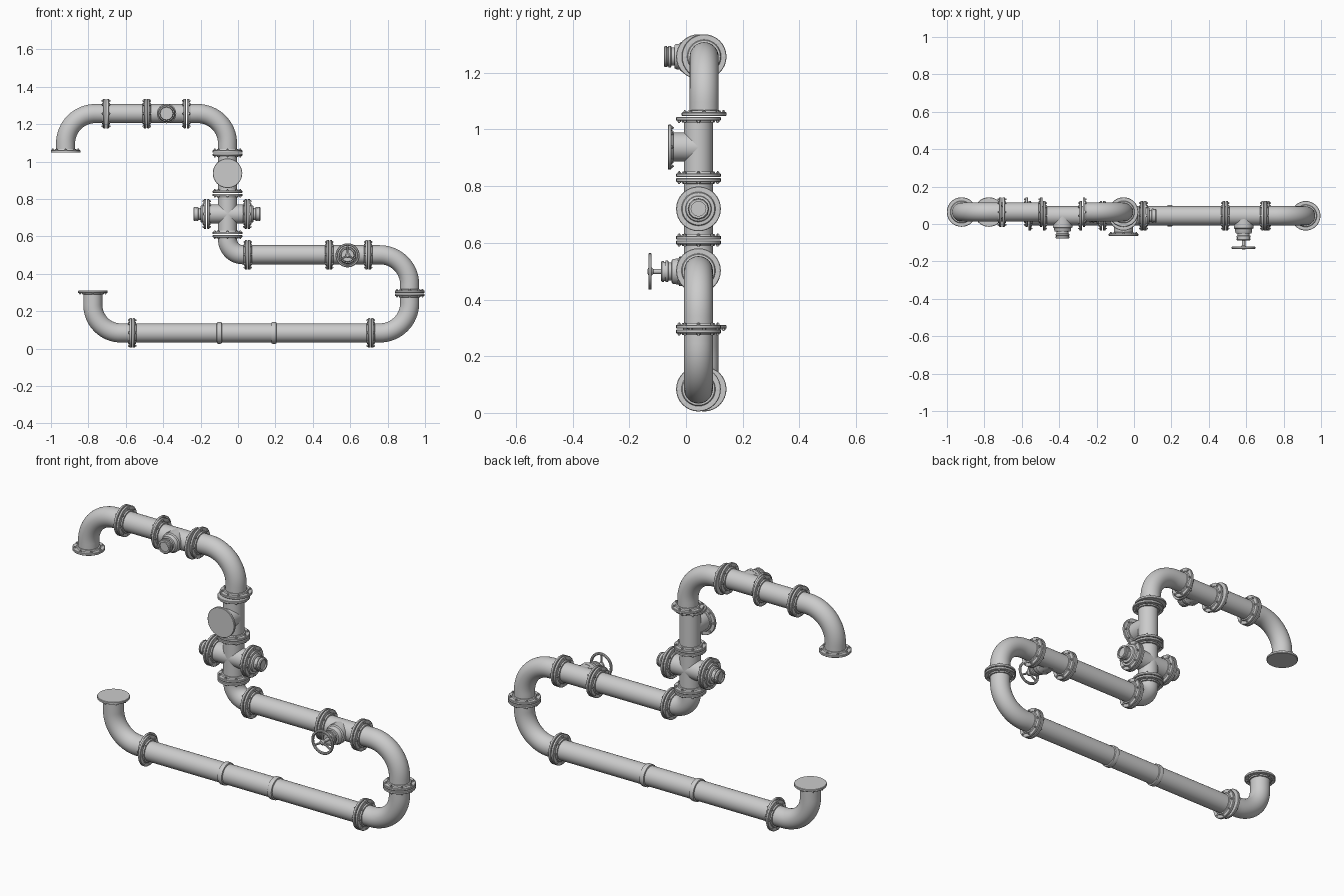
import bpy, bmesh, math
from mathutils import Vector as V

if "Cube" in bpy.data.objects:
    bpy.data.objects.remove(bpy.data.objects["Cube"])

R = 0.051            # pipe radius
FR = 0.079           # flange radius
YF, YB = 0.044, 0.064  # front and back pipe rows
X, Y, Z = V((1, 0, 0)), V((0, 1, 0)), V((0, 0, 1))


def finish(name, bm):
    bmesh.ops.remove_doubles(bm, verts=bm.verts, dist=1e-5)
    bmesh.ops.recalc_face_normals(bm, faces=bm.faces)
    me = bpy.data.meshes.new(name)
    bm.to_mesh(me)
    bm.free()
    me.shade_smooth()
    me.set_sharp_from_angle(angle=math.radians(35))
    ob = bpy.data.objects.new(name, me)
    bpy.context.collection.objects.link(ob)
    return ob


def skin(bm, rings):
    vs = [[bm.verts.new(p) for p in ring] for ring in rings]
    n = len(vs[0])
    for a, b in zip(vs, vs[1:]):
        for i in range(n):
            j = (i + 1) % n
            bm.faces.new((a[i], a[j], b[j], b[i]))
    bm.faces.new(vs[0])
    bm.faces.new(vs[-1])


def lathe(bm, prof, origin, d, segs=32):
    """Revolve (radius, height) points about direction d."""
    q = Z.rotation_difference(d)
    skin(bm, [[origin + q @ V((r * math.cos(2 * math.pi * i / segs),
                               r * math.sin(2 * math.pi * i / segs), h))
               for i in range(segs)] for r, h in prof])


def flange(bm, p, d):
    """Bolted plate whose mating face is at p, d points out of the pipe."""
    lathe(bm, [(R, -0.022), (0.057, -0.021), (0.06, -0.015), (FR - 0.002, -0.015),
               (FR, -0.013), (FR, -0.004), (FR - 0.002, -0.002), (0.01, -0.002)], p, d)
    q = Z.rotation_difference(d)
    for i in range(8):
        a = math.pi * (i + 0.0) / 4
        c = p + q @ V((0.068 * math.cos(a), 0.068 * math.sin(a), -0.014))
        lathe(bm, [(0.0065, 0), (0.0065, 0.005), (0.0035, 0.0055), (0.0035, 0.009)], c, -d, 6)


def straight(bm, a, b):
    lathe(bm, [(R, 0), (R, (b - a).length)], a, (b - a).normalized())


def pipe(name, a, b):
    bm = bmesh.new()
    d = (b - a).normalized()
    straight(bm, a + d * 0.003, b - d * 0.003)
    flange(bm, a, -d)
    flange(bm, b, d)
    return bm


def elbow(name, a, c, b, rad, steps=16):
    """Flanged bend from a to b around corner c."""
    u, v = (a - c).normalized(), (b - c).normalized()
    mid = c + rad * (u + v)
    path = [(a - u * 0.003, v)]
    for i in range(steps + 1):
        t = math.pi / 2 * i / steps
        n = v * math.cos(t) + u * math.sin(t)
        path.append((mid - rad * n, n))
    path.append((b - v * 0.003, u))
    bm = bmesh.new()
    ang = [2 * math.pi * k / 32 for k in range(32)]
    skin(bm, [[p + R * (math.cos(t) * n + math.sin(t) * Y) for t in ang] for p, n in path])
    flange(bm, a, u)
    flange(bm, b, v)
    finish(name, bm)


def bonnet(name, p, d, body):
    """Round valve body, neck and collared nut with a recess."""
    bm = bmesh.new()
    lathe(bm, [(0.052, 0), (0.052, body * 0.45), (0.046, body * 0.55), (0.044, body * 0.9),
               (0.041, body), (0.032, body + 0.001), (0.032, body + 0.014)], p, d)
    lathe(bm, [(0.034, body + 0.011), (0.038, body + 0.014), (0.038, body + 0.022),
               (0.034, body + 0.023), (0.034, body + 0.027), (0.037, body + 0.028),
               (0.037, body + 0.034), (0.034, body + 0.038), (0.026, body + 0.038),
               (0.026, body + 0.031), (0.001, body + 0.031)], p, d, 12)
    finish(name, bm)


# Key heights and columns of the pipe run
ZT, ZM, ZL = 1.257, 0.502, 0.084
XV, XR = -0.056, 0.918

# Elbows
elbow("upper_outlet_elbow", V((-0.922, YB, 1.046)), V((-0.922, YB, ZT)), V((-0.706, YB, ZT)), 0.16)
elbow("upper_drop_elbow", V((-0.276, YB, ZT)), V((XV, YB, ZT)), V((XV, YB, 1.046)), 0.16)
elbow("middle_short_elbow", V((XV, YF, 0.61)), V((XV, YF, ZM)), V((0.052, YF, ZM)), 0.083)
elbow("return_elbow_top", V((0.696, YF, ZM)), V((XR, YF, ZM)), V((XR, YF, 0.296)), 0.16)
elbow("return_elbow_bottom", V((XR, YF, 0.296)), V((XR, YF, ZL)), V((0.71, YF, ZL)), 0.16)
elbow("lower_outlet_elbow", V((-0.566, YB, ZL)), V((-0.776, YB, ZL)), V((-0.776, YB, 0.312)), 0.15)

# Straight pipes
finish("upper_pipe", pipe("", V((-0.706, YB, ZT)), V((-0.488, YB, ZT))))
finish("middle_pipe", pipe("", V((0.052, YF, ZM)), V((0.488, YF, ZM))))
finish("lower_pipe", pipe("", V((-0.566, YF, ZL)), V((0.71, YF, ZL))))
for i, x in enumerate((-0.1, 0.192)):
    bm = bmesh.new()
    lathe(bm, [(R, -0.014), (0.057, -0.012), (0.058, -0.006), (0.058, 0.006),
               (0.057, 0.012), (R, 0.014)], V((x, YF, ZL)), X)
    finish(f"pipe_coupling_{i + 1}", bm)

# Tee with capped valve on the upper run
c = V((-0.382, YF, ZT))
bm = pipe("", V((-0.488, YF, ZT)), V((-0.276, YF, ZT)))
straight(bm, c, c - Y * 0.05)
finish("upper_tee", bm)
bonnet("upper_valve_cap", c - Y * 0.044, -Y, 0.04)

# Vertical tee with a blind flange
c = V((XV, YF, 0.938))
bm = pipe("", V((XV, YF, 1.046)), V((XV, YF, 0.83)))
straight(bm, c, V((XV, -0.063, c.z)))
flange(bm, V((XV, -0.066, c.z)), -Y)
finish("vertical_tee", bm)

# Four-way cross with a capped valve on each side
c = V((XV - 0.003, YF, 0.72))
bm = pipe("", V((XV, YF, 0.83)), V((XV, YF, 0.61)))
for s in (-1, 1):
    d = X * s
    p = c + d * 0.109
    straight(bm, c, p - d * 0.003)
    flange(bm, p, d)
    flange(bm, p, -d)
    bonnet("cross_cap_" + ("left" if s < 0 else "right"), p + d * 0.01, d, 0.022)
finish("four_way_cross", bm)

# Tee with handwheel valve on the middle run
c = V((0.586, YF, ZM - 0.003))
bm = pipe("", V((0.488, YF, ZM)), V((0.696, YF, ZM)))
straight(bm, c, c - Y * 0.05)
finish("handwheel_tee", bm)
bonnet("handwheel_valve_body", c - Y * 0.044, -Y, 0.05)

# Stem, hub, spokes and rim of the handwheel
w = V((c.x, -0.127, c.z))
bm = bmesh.new()
lathe(bm, [(0.009, 0), (0.009, 0.05)], w + Y * 0.05, -Y, 12)
lathe(bm, [(0.009, -0.012), (0.015, -0.006), (0.015, 0.004), (0.008, 0.009)], w, -Y, 16)
for k in range(3):
    a = math.radians(90 + 120 * k)
    lathe(bm, [(0.006, 0), (0.0045, 0.058)], w, V((math.cos(a), 0, math.sin(a))), 8)
lathe(bm, [(0.058 + 0.0065 * math.cos(t), 0.0065 * math.sin(t))
           for t in [2 * math.pi * i / 10 for i in range(10)]][::1] and
      [(0.0515, -0.003), (0.055, -0.006), (0.061, -0.006), (0.0645, -0.003), (0.0645, 0.003),
       (0.061, 0.006), (0.055, 0.006), (0.0515, 0.003), (0.0515, -0.003)], w, -Y, 32)
# open the wheel between the spokes by removing the round end caps of the rim
bmesh.ops.delete(bm, geom=[f for f in bm.faces if len(f.verts) == 32], context='FACES_ONLY')
finish("handwheel", bm)
